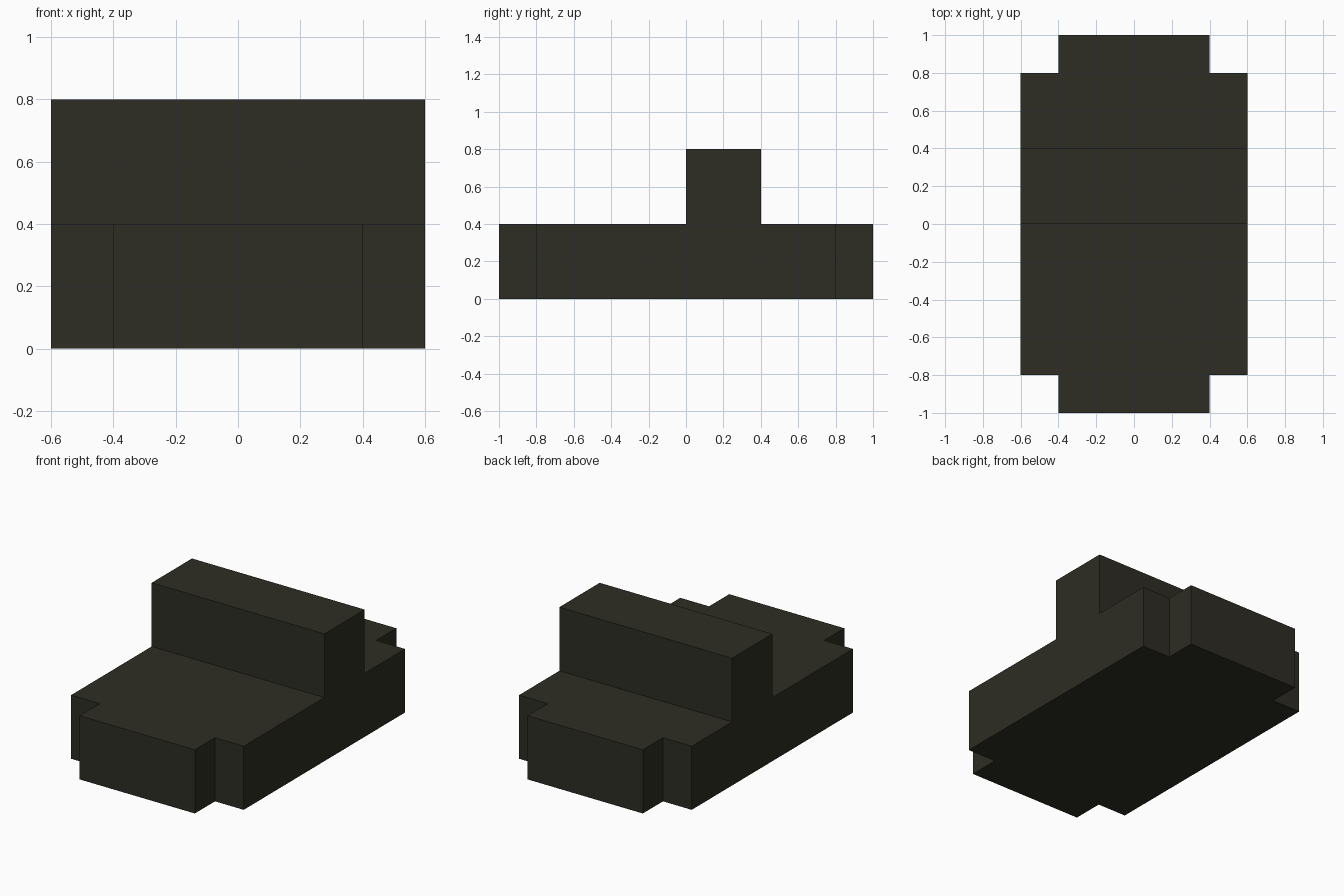
import bpy
import bmesh
from mathutils import Vector

if "Cube" in bpy.data.objects:
    bpy.data.objects.remove(bpy.data.objects["Cube"], do_unlink=True)

HALF_W, HALF_L, NOTCH = 0.6, 1.0, 0.2
BASE_H, RIDGE_H = 0.4, 0.4
RIDGE_FRONT, RIDGE_BACK = 0.0, 0.4

# Single dark olive material
olive = bpy.data.materials.new("dark_olive")
olive.use_nodes = True
colour = (0.027, 0.026, 0.017, 1)
olive.diffuse_color = colour
olive.node_tree.nodes["Principled BSDF"].inputs["Base Color"].default_value = colour


def raise_face(bm, face, height):
    """Extrude one face straight up."""
    result = bmesh.ops.extrude_face_region(bm, geom=[face])
    verts = [g for g in result["geom"] if isinstance(g, bmesh.types.BMVert)]
    bmesh.ops.translate(bm, verts=verts, vec=Vector((0, 0, height)))


# Base outline: a rectangle with its four corners notched out
corner = [(HALF_W, HALF_L - NOTCH), (HALF_W - NOTCH, HALF_L - NOTCH),
          (HALF_W - NOTCH, HALF_L)]
outline = []
for sx, sy in ((1, 1), (-1, 1), (-1, -1), (1, -1)):
    points = corner if sx * sy > 0 else corner[::-1]
    outline += [(sx * x, sy * y, 0) for x, y in points]

bm = bmesh.new()
bottom = bm.faces.new([bm.verts.new(p) for p in outline])
slab = bmesh.ops.extrude_face_region(bm, geom=[bottom], use_keep_orig=True)
top_verts = [g for g in slab["geom"] if isinstance(g, bmesh.types.BMVert)]
bmesh.ops.translate(bm, verts=top_verts, vec=Vector((0, 0, BASE_H)))
bmesh.ops.recalc_face_normals(bm, faces=bm.faces[:])

# Cross ridge: cut the slab at its two ends and raise the strip between
for y in (RIDGE_FRONT, RIDGE_BACK):
    bmesh.ops.bisect_plane(bm, geom=bm.verts[:] + bm.edges[:] + bm.faces[:],
                           plane_co=(0, y, 0), plane_no=(0, 1, 0))
strip = next(f for f in bm.faces if f.normal.z > 0.9
             and RIDGE_FRONT < f.calc_center_median().y < RIDGE_BACK)
raise_face(bm, strip, RIDGE_H)

# Merge coplanar pieces into clean flat faces
bmesh.ops.dissolve_limit(bm, angle_limit=0.01, verts=bm.verts[:], edges=bm.edges[:])
bmesh.ops.recalc_face_normals(bm, faces=bm.faces[:])

mesh = bpy.data.meshes.new("notched_base_with_ridge")
bm.to_mesh(mesh)
bm.free()
mesh.materials.append(olive)
body = bpy.data.objects.new("notched_base_with_ridge", mesh)
bpy.context.collection.objects.link(body)
